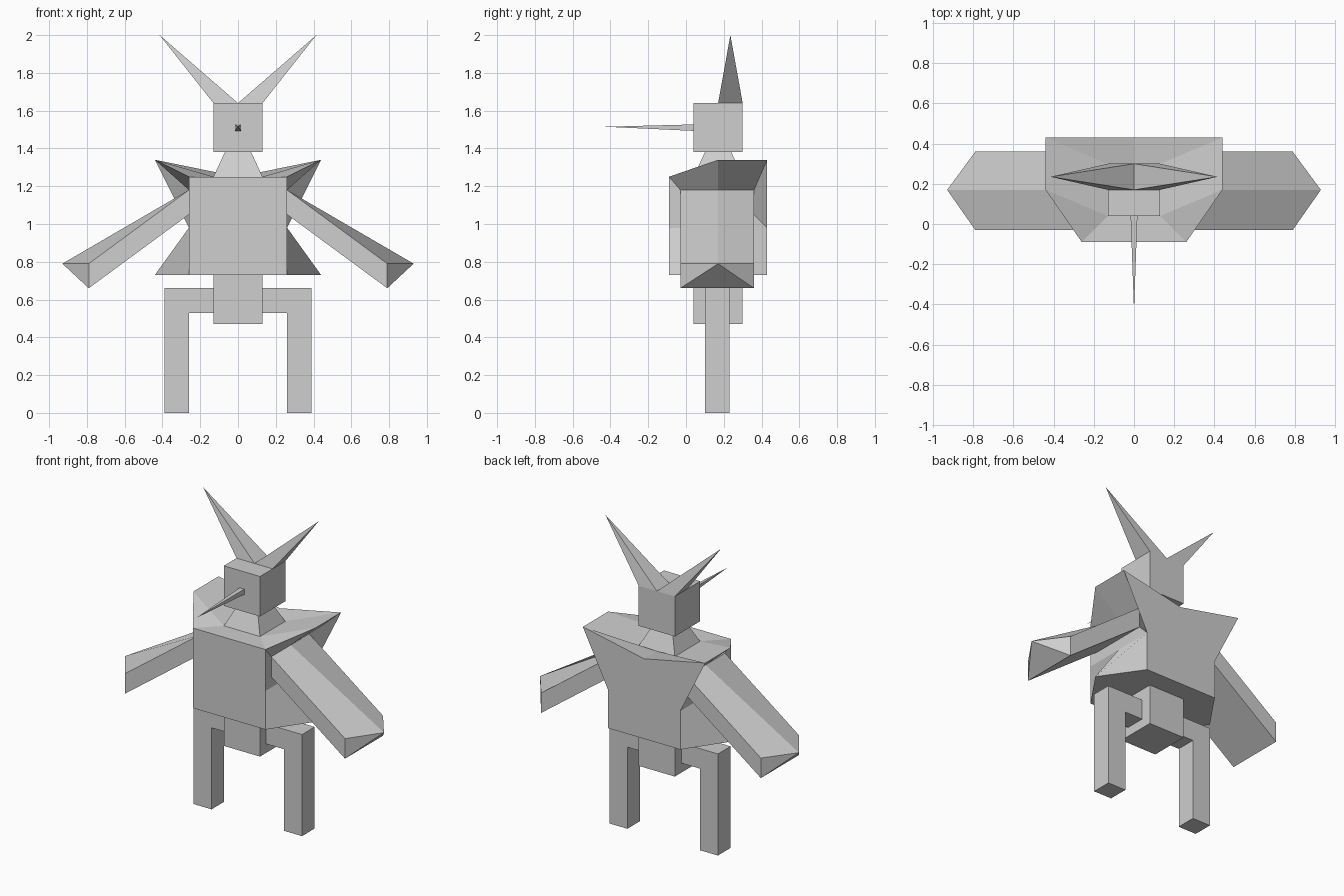
import bpy, bmesh

if "Cube" in bpy.data.objects:
    bpy.data.objects.remove(bpy.data.objects["Cube"])

grey = bpy.data.materials.new("plain_grey")
grey.diffuse_color = (0.62, 0.62, 0.62, 1)
grey.use_nodes = True
grey.node_tree.nodes["Principled BSDF"].inputs["Base Color"].default_value = grey.diffuse_color


def build(name, verts, faces, mirror=False, weld=False):
    """Flat-shaded part; mirror adds the other side, weld joins the halves."""
    bm = bmesh.new()
    for s in ((1, -1) if mirror else (1,)):
        vs = [bm.verts.new((s * x, y, z)) for x, y, z in verts]
        for f in faces:
            bm.faces.new([vs[i] for i in f])
    if weld:
        bmesh.ops.remove_doubles(bm, verts=bm.verts, dist=0.0005)
    bmesh.ops.recalc_face_normals(bm, faces=bm.faces)
    me = bpy.data.meshes.new(name)
    bm.to_mesh(me)
    bm.free()
    me.materials.append(grey)
    ob = bpy.data.objects.new(name, me)
    bpy.context.collection.objects.link(ob)
    return ob


def loft(name, a, b, mirror=False):
    """Closed solid between two matching rings; a single end point makes a spike."""
    n = len(a)
    ring = range(n)
    if len(b) == 1:
        faces = [(i, (i + 1) % n, n) for i in ring]
    else:
        faces = [(i, (i + 1) % n, n + (i + 1) % n, n + i) for i in ring]
        faces.append(tuple(n + i for i in ring))
    faces.append(tuple(reversed(ring)))
    return build(name, a + b, faces, mirror)


def rect(x0, x1, y0, y1, z):
    return [(x0, y0, z), (x1, y0, z), (x1, y1, z), (x0, y1, z)]


def box(name, x0, x1, y0, y1, z0, z1):
    return loft(name, rect(x0, x1, y0, y1, z0), rect(x0, x1, y0, y1, z1))


# Torso half: flared shoulders and hem, pinched waist, sockets for the arms
W, S, F, M, B = 0.26, 0.44, -0.09, 0.17, 0.43
torso = [
    (0, F, .73), (W, F, .73), (W, F, .98), (W, F, 1.25), (0, F, 1.25),      # 0-4 front
    (S, M, .73), (W, M, .98), (S, M, 1.34),                                 # 5-7 side
    (0, B, .73), (W, B, .73), (W, B, .98), (S, B, 1.34), (0, B, 1.25),      # 8-12 back
    (W, -.03, 1.05), (W, .36, 1.05), (W, .36, 1.18), (W, -.03, 1.18),       # 13-16 socket
    (0, .04, 1.25), (.13, .04, 1.25), (.13, .30, 1.25), (0, .30, 1.25),     # 17-20 neck base
    (W, M, 1.18),                                                           # 21 socket ridge
]
build("torso", torso, [
    (0, 1, 2, 3, 4), (8, 12, 11, 10, 9), (0, 8, 9, 5, 1),
    (1, 5, 6, 2), (5, 9, 10, 6),
    (2, 6, 10, 14, 13), (2, 13, 16, 3), (10, 11, 15, 14),
    (3, 16, 21, 7), (7, 21, 15, 11), (13, 14, 15, 21, 16),
    (4, 3, 18, 17), (3, 7, 18), (7, 11, 19, 18), (11, 12, 20, 19), (17, 18, 19, 20),
], mirror=True, weld=True)

# Arms: ridged slabs sloping outward, with a pointed end
root = [(W, -.03, 1.05), (W, -.03, 1.18), (W, M, 1.18), (W, .36, 1.18), (W, .36, 1.05)]
hand = [(.79, -.03, .66), (.79, -.03, .79), (.93, M, .79), (.79, .36, .79), (.79, .36, .66)]
build("arms", root + hand, [
    (0, 1, 6, 5), (1, 2, 7, 6), (2, 3, 8, 7), (3, 4, 9, 8), (4, 0, 5, 9),
    (4, 3, 2, 1, 0), (5, 6, 7), (5, 7, 9), (9, 7, 8),
], mirror=True)

# Neck and head
loft("neck", rect(-.13, .13, .04, .30, 1.25), rect(-.07, .07, .10, .24, 1.38))
box("head", -.13, .13, .04, .30, 1.38, 1.64)

# Horns and thin beak
loft("horns", rect(0, .13, .17, .30, 1.64), [(.415, .235, 2.0)], mirror=True)
loft("beak", [(-.017, .04, 1.493), (.017, .04, 1.493), (.017, .04, 1.527), (-.017, .04, 1.527)],
     [(0, -.43, 1.515)])

# Pelvis and L-shaped legs
box("pelvis", -.13, .13, .04, .30, .47, .73)
leg = [(.13, .53), (.26, .53), (.26, 0), (.39, 0), (.39, .66), (.13, .66)]
loft("legs", [(x, .10, z) for x, z in leg], [(x, .23, z) for x, z in leg], mirror=True)
